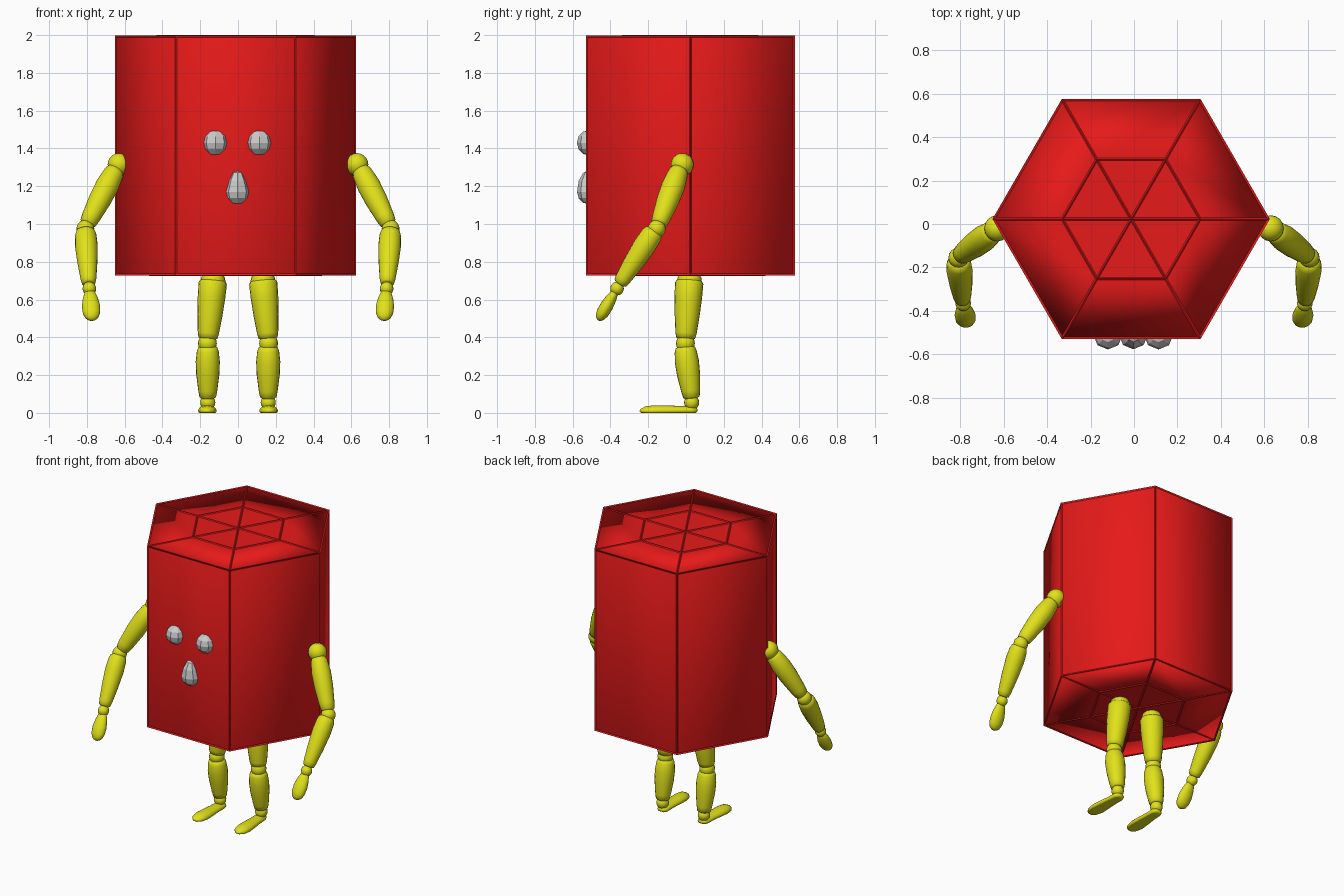
import bpy, bmesh, math
from mathutils import Vector

if "Cube" in bpy.data.objects:
    bpy.data.objects.remove(bpy.data.objects["Cube"])


def material(name, col):
    m = bpy.data.materials.new(name)
    m.diffuse_color = (*col, 1)
    m.use_nodes = True
    m.node_tree.nodes["Principled BSDF"].inputs["Base Color"].default_value = m.diffuse_color
    return m


RED = material("red", (0.8, 0.01, 0.01))
YELLOW = material("yellow", (0.75, 0.75, 0.01))


def finish(name, bm, mat=None, smooth=True):
    bmesh.ops.recalc_face_normals(bm, faces=bm.faces)
    for f in bm.faces:
        f.smooth = smooth
    me = bpy.data.meshes.new(name)
    bm.to_mesh(me)
    bm.free()
    if mat:
        me.materials.append(mat)
    ob = bpy.data.objects.new(name, me)
    bpy.context.collection.objects.link(ob)
    return ob


def limb(name, p0, p1, profile, wide=1.0, thin=1.0, floor=False, n=20):
    """Lathe (t, radius) points along p0-p1; wide/thin squash the section."""
    p0, p1 = Vector(p0), Vector(p1)
    d = (p1 - p0).normalized()
    u = Vector((1, 0, 0))
    u = (u - d * u.dot(d)).normalized()
    v = d.cross(u)
    bm = bmesh.new()
    rings = []
    for t, r in profile:
        ring = []
        for i in range(n):
            a = 2 * math.pi * i / n
            co = p0.lerp(p1, t) + u * (r * wide * math.cos(a)) + v * (r * thin * math.sin(a))
            if floor:
                co.z = max(co.z, 0)
            ring.append(bm.verts.new(co))
        rings.append(ring)
    for a, b in zip(rings, rings[1:]):
        for i in range(n):
            j = (i + 1) % n
            bm.faces.new((a[i], a[j], b[j], b[i]))
    bm.faces.new(rings[0])
    bm.faces.new(rings[-1])
    ob = finish(name, bm, YELLOW)
    return ob


def ball(name, c, r, mat=YELLOW, seg=16, rings=10, smooth=True, edit=None):
    bm = bmesh.new()
    bmesh.ops.create_uvsphere(bm, u_segments=seg, v_segments=rings, radius=r)
    for v in bm.verts:
        if edit:
            edit(v.co)
        v.co += Vector(c)
    return finish(name, bm, mat, smooth)


# Hexagonal body: prism whose ends have an inner hexagon and a fan
def hex_body():
    bm = bmesh.new()
    cx, cy, R = -0.013, 0.023, 0.634
    rims = []
    for z in (0.731, 1.994):
        def ring(r):
            return [bm.verts.new((cx + r * math.cos(k * math.pi / 3),
                                  cy + r * math.sin(k * math.pi / 3), z)) for k in range(6)]
        outer, inner, mid = ring(R), ring(R / 2), bm.verts.new((cx, cy, z))
        for k in range(6):
            j = (k + 1) % 6
            bm.faces.new((outer[k], outer[j], inner[j], inner[k]))
            bm.faces.new((inner[k], inner[j], mid))
        rims.append(outer)
    for k in range(6):
        j = (k + 1) % 6
        bm.faces.new((rims[0][k], rims[0][j], rims[1][j], rims[1][k]))
    return bm


body = finish("body", hex_body(), RED)
wn = body.modifiers.new("normals", 'WEIGHTED_NORMAL')
wn.mode = 'FACE_AREA'

# Thin raised seams along every body edge
seams = finish("body_seams", hex_body(), RED, False)
w = seams.modifiers.new("wire", 'WIREFRAME')
w.thickness = 0.012
w.offset = 0

# Face: two eyes and a drop-shaped mouth
for side, x in (("left", 0.113), ("right", -0.12)):
    ball(side + "_eye", (x, -0.51, 1.43), 0.068, None, 8, 6, False)


def drop(co):
    if co.z > 0.01:
        co.z = co.z * 1.75
        co.x *= 0.85


ball("mouth", (-0.003, -0.51, 1.17), 0.067, None, 8, 6, False, drop)

# Limb profiles: rounded ends, soft swelling
UPPER = [(0, .03), (.02, .043), (.08, .053), (.3, .062), (.55, .06), (.85, .05), (.96, .044), (1, .03)]
FORE = [(0, .035), (.03, .05), (.1, .057), (.3, .06), (.6, .053), (.9, .042), (.98, .036), (1, .025)]
HAND = [(0, .018), (.05, .028), (.25, .04), (.5, .048), (.75, .046), (.9, .035), (.97, .02), (1, .006)]
THIGH = [(0, .05), (.02, .068), (.06, .075), (.3, .073), (.6, .066), (.9, .056), (.98, .05), (1, .035)]
SHIN = [(0, .035), (.03, .05), (.1, .058), (.3, .064), (.55, .061), (.85, .05), (.97, .044), (1, .03)]
FOOT = [(0, .012), (.03, .03), (.1, .039), (.3, .04), (.55, .046), (.75, .049), (.9, .04), (.97, .022), (1, .006)]

for side, s in (("left", 1), ("right", -1)):
    # Arm
    ball(side + "_shoulder", (s * .63, -.02, 1.315), .06)
    limb(side + "_upper_arm", (s * .645, -.032, 1.295), (s * .80, -.145, .995), UPPER)
    ball(side + "_elbow", (s * .808, -.155, .975), .047)
    limb(side + "_forearm", (s * .808, -.165, .968), (s * .79, -.352, .682), FORE)
    ball(side + "_wrist", (s * .787, -.365, .658), .036)
    limb(side + "_hand", (s * .785, -.373, .645), (s * .772, -.465, .49), HAND, 1, .72)
    # Leg
    ball(side + "_hip", (s * .132, .018, .695), .066)
    limb(side + "_thigh", (s * .132, .018, .705), (s * .16, -.002, .39), THIGH)
    ball(side + "_knee", (s * .162, -.003, .368), .05)
    limb(side + "_shin", (s * .16, -.006, .355), (s * .16, .03, .075), SHIN)
    ball(side + "_ankle", (s * .16, .03, .055), .04)
    limb(side + "_foot", (s * .155, .06, .014), (s * .165, -.245, .01), FOOT, 1, .6, True)
